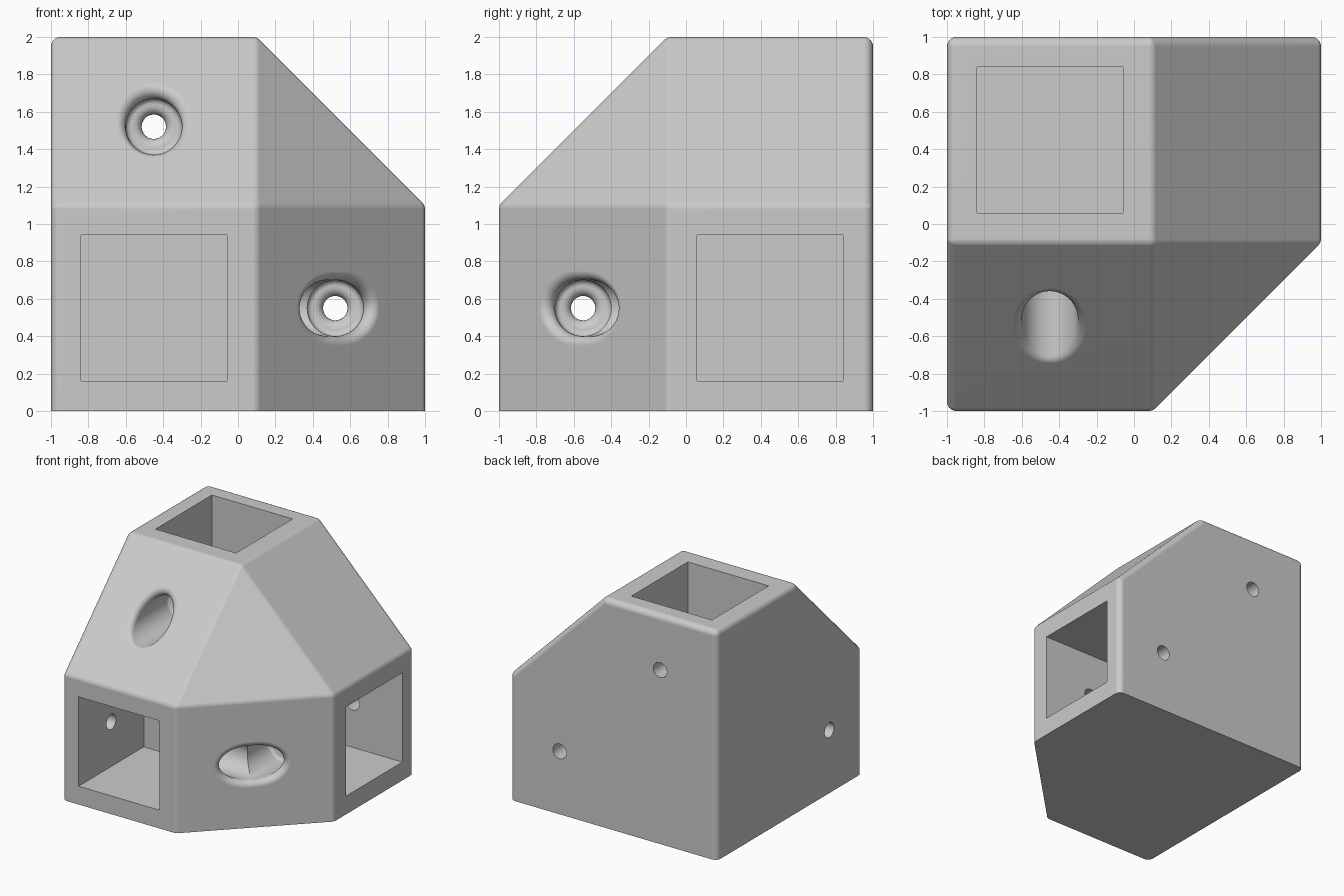
import bpy, bmesh, math
from mathutils import Vector

cube = bpy.data.objects.get("Cube")
if cube:
    bpy.data.objects.remove(cube, do_unlink=True)

ARM = 1.1        # outer width of each arm
WALL = 0.16
FILLET = 0.05
BORE = 0.15      # screw head recess radius
HOLE = 0.065     # screw hole radius
SEGS = 64


def place(p):
    """Distances from the shared corner to model space."""
    return Vector((p[0] - 1, 1 - p[1], p[2]))


def box_corners(lo, hi):
    return [place((a, b, c)) for a in (lo[0], hi[0])
            for b in (lo[1], hi[1]) for c in (lo[2], hi[2])]


def make_object(name, bm):
    bmesh.ops.recalc_face_normals(bm, faces=bm.faces)
    mesh = bpy.data.meshes.new(name)
    bm.to_mesh(mesh)
    bm.free()
    obj = bpy.data.objects.new(name, mesh)
    bpy.context.collection.objects.link(obj)
    return obj


def hull(points):
    bm = bmesh.new()
    for p in points:
        bm.verts.new(p)
    res = bmesh.ops.convex_hull(bm, input=bm.verts)
    junk = {g for g in res["geom_interior"] + res["geom_unused"]
            if isinstance(g, bmesh.types.BMVert)}
    bmesh.ops.delete(bm, geom=list(junk), context='VERTS')
    bmesh.ops.dissolve_limit(bm, angle_limit=0.02, verts=bm.verts, edges=bm.edges)
    return bm


def apply_modifier(obj, mod):
    bpy.context.view_layer.objects.active = obj
    bpy.ops.object.modifier_apply(modifier=mod.name)


def cut(obj, cutter):
    mod = obj.modifiers.new("cut", 'BOOLEAN')
    mod.operation = 'DIFFERENCE'
    mod.solver = 'EXACT'
    mod.object = cutter
    apply_modifier(obj, mod)
    bpy.data.objects.remove(cutter, do_unlink=True)


def drill(name, centre, out, slope):
    """Screw hole and head recess, rounded where it meets a sloped face."""
    centre, out, n = Vector(centre), Vector(out), Vector(slope).normalized()
    side = Vector((0, 0, 1)).cross(out)
    on_slope = Vector((0.1, -1, 1.1))
    floor, soft = ARM / 2, 0.03
    quarter = [math.radians(a) for a in range(0, 91, 15)]
    # Radius and depth of the straight part
    profile = [(HOLE, -0.8)]
    profile += [(HOLE + FILLET * (1 - math.cos(a)), floor - FILLET * (1 - math.sin(a)))
                for a in quarter]
    profile += [(BORE - soft * (1 - math.sin(a)), floor + soft * (1 - math.cos(a)))
                for a in quarter]
    bm = bmesh.new()
    columns = []
    for i in range(SEGS):
        ang = math.tau * i / SEGS
        e = side * math.cos(ang) + Vector((0, 0, math.sin(ang)))
        pts = [centre + e * r + out * t for r, t in profile]
        # Rounded rim: a ball touching both the recess wall and the slope
        ball = centre + e * (BORE + FILLET)
        ball += out * ((-FILLET - (ball - on_slope).dot(n)) / out.dot(n))
        turn = (-e).angle(n)
        for k in range(11):
            s = k / 10
            d = (-e * math.sin((1 - s) * turn) + n * math.sin(s * turn)) / math.sin(turn)
            pts.append(ball + d * FILLET)
        pts.append(pts[-1] + n * 0.2)
        columns.append([bm.verts.new(p) for p in pts])
    for i, col in enumerate(columns):
        nxt = columns[(i + 1) % SEGS]
        for j in range(len(col) - 1):
            bm.faces.new((col[j], nxt[j], nxt[j + 1], col[j + 1]))
    bm.faces.new([c[0] for c in columns])
    bm.faces.new([c[-1] for c in columns])
    return make_object(name, bm)


# Body: three square arms joined by sloped faces
points = []
for axis in range(3):
    hi = [ARM] * 3
    hi[axis] = 2
    points += box_corners((0, 0, 0), hi)
unique = {tuple(round(c, 4) for c in p) for p in points}
bm = hull(sorted(unique))
bm.normal_update()
weight = bm.edges.layers.float.new("bevel_weight_edge")
for e in bm.edges:
    if max(v.co.z for v in e.verts) > 0.01:
        e[weight] = math.tan(e.calc_face_angle() / 2)
body = make_object("corner_connector", bm)
bevel = body.modifiers.new("round_edges", 'BEVEL')
bevel.limit_method = 'WEIGHT'
bevel.width = FILLET
bevel.segments = 5
apply_modifier(body, bevel)

# Square sockets in the arm ends
for axis in range(3):
    lo, hi = [WALL] * 3, [ARM - WALL] * 3
    lo[axis], hi[axis] = ARM, 2.2
    cut(body, make_object("socket_cutter", hull(box_corners(lo, hi))))

# Screw holes through each arm
cut(body, drill("top_drill", (-0.45, 0.45, 1.52), (0, -1, 0), (0, -1, 1)))
cut(body, drill("left_drill", (0.52, 0.45, 0.55), (0, -1, 0), (1, -1, 0)))
cut(body, drill("front_drill", (-0.45, -0.55, 0.55), (1, 0, 0), (1, -1, 0)))

# Plain grey plastic
grey = bpy.data.materials.new("light_grey_plastic")
grey.use_nodes = True
colour = (0.6, 0.6, 0.6, 1)
grey.diffuse_color = colour
grey.node_tree.nodes["Principled BSDF"].inputs["Base Color"].default_value = colour
body.data.materials.clear()
body.data.materials.append(grey)

# Smooth rounded edges, flat broad faces
bpy.ops.object.select_all(action='DESELECT')
body.select_set(True)
bpy.context.view_layer.objects.active = body
bpy.ops.object.shade_smooth_by_angle(angle=math.radians(30))
normals = body.modifiers.new("flat_faces", 'WEIGHTED_NORMAL')
normals.keep_sharp = True
